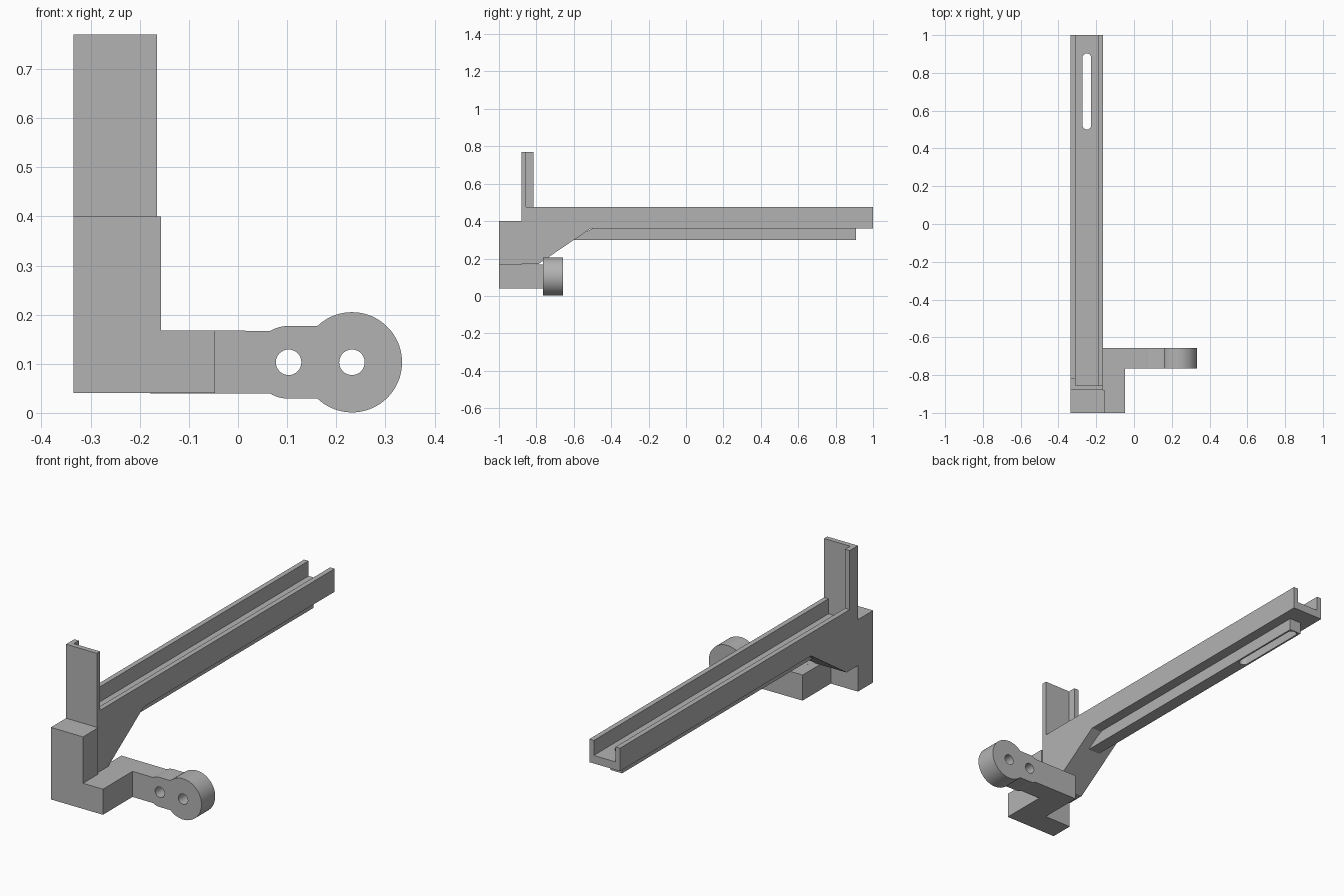
import bpy, bmesh, math
from mathutils import Vector

cube = bpy.data.objects.get("Cube")
if cube:
    bpy.data.objects.remove(cube, do_unlink=True)

grey = bpy.data.materials.new("plain grey")
grey.use_nodes = True
GREY = (0.45, 0.45, 0.45, 1)
grey.diffuse_color = GREY
grey.node_tree.nodes["Principled BSDF"].inputs["Base Color"].default_value = GREY


def prism(name, points, axis, low, high):
    """Extrude a flat outline along one axis from low to high."""
    place = {"x": lambda a, b: (low, a, b),
             "y": lambda a, b: (a, low, b),
             "z": lambda a, b: (a, b, low)}[axis]
    bm = bmesh.new()
    face = bm.faces.new([bm.verts.new(place(a, b)) for a, b in points])
    made = bmesh.ops.extrude_face_region(bm, geom=[face])["geom"]
    shift = Vector([(high - low) if axis == k else 0 for k in "xyz"])
    bmesh.ops.translate(bm, vec=shift, verts=[v for v in made if isinstance(v, bmesh.types.BMVert)])
    bmesh.ops.recalc_face_normals(bm, faces=bm.faces)
    mesh = bpy.data.meshes.new(name)
    bm.to_mesh(mesh)
    bm.free()
    mesh.materials.append(grey)
    obj = bpy.data.objects.new(name, mesh)
    bpy.context.collection.objects.link(obj)
    return obj


def rect(a0, a1, b0, b1):
    return [(a0, b0), (a1, b0), (a1, b1), (a0, b1)]


def arc(ca, cb, r, start, end, n):
    """Points on an arc, angles in radians."""
    angles = [start + (end - start) * i / n for i in range(n + 1)]
    return [(ca + r * math.cos(t), cb + r * math.sin(t)) for t in angles]


def cut(obj, cutters):
    """Subtract each cutter and bake the result."""
    for c in cutters:
        mod = obj.modifiers.new("cut", "BOOLEAN")
        mod.operation = "DIFFERENCE"
        mod.solver = "EXACT"
        mod.object = c
    bpy.context.view_layer.update()
    graph = bpy.context.evaluated_depsgraph_get()
    mesh = bpy.data.meshes.new_from_object(obj.evaluated_get(graph))
    obj.modifiers.clear()
    obj.data = mesh


def discard(cutters):
    for c in cutters:
        bpy.data.objects.remove(c, do_unlink=True)


LEFT, RIGHT, WALL = -0.335, -0.165, 0.025
MID = (LEFT + RIGHT) / 2

# Channel rail with its sloped web, and the rib beneath it
rail = prism("rail", [(-0.88, 0.17), (-0.79, 0.17), (-0.51, 0.36), (1, 0.36),
                      (1, 0.475), (-0.88, 0.475)], "x", LEFT, RIGHT)
rib = prism("under_rib", [(-0.62, 0.30), (0.908, 0.30), (0.908, 0.37), (-0.48, 0.37)],
            "x", MID - 0.032, MID + 0.032)
channel = prism("channel_cutter", rect(LEFT + WALL, RIGHT - WALL, -0.855, 1.1), "z", 0.40, 0.6)
R = 0.023
slot_outline = (arc(MID, 0.88, R, 0, math.pi, 12)
                + arc(MID, 0.523, R, math.pi, 2 * math.pi, 12))
slot = prism("slot_cutter", slot_outline, "z", 0.2, 0.6)
cut(rail, [channel, slot])
cut(rib, [slot])
discard([channel, slot])

# Upright plate with a lip along one edge
prism("upright_plate", [(LEFT, -0.88), (RIGHT, -0.88), (RIGHT, -0.855), (LEFT + WALL, -0.855),
                        (LEFT + WALL, -0.815), (LEFT, -0.815)], "z", 0.39, 0.77)

# Front block and the foot reaching back to the arm
prism("front_block", rect(LEFT, -0.157, -1, -0.88), "z", 0.04, 0.40)
prism("foot", rect(-0.185, -0.047, -1, -0.765), "z", 0.04, 0.168)

# Arm with a rounded two-hole head
CZ, BIG, SMALL, NEAR, FAR = 0.103, 0.102, 0.074, 0.103, 0.232
big_angle = math.pi - math.asin(SMALL / BIG)
small_angle = math.pi - math.asin(0.064 / SMALL)
lower = arc(NEAR, CZ, SMALL, -small_angle, -math.pi / 2, 8)
head = arc(FAR, CZ, BIG, -big_angle, big_angle, 56)
upper = arc(NEAR, CZ, SMALL, math.pi / 2, small_angle, 8)
outline = [(-0.185, 0.04)] + lower + head + upper + [(-0.185, 0.168)]
arm = prism("arm", outline, "y", -0.765, -0.657)
holes = [prism("hole_cutter", arc(x, CZ, 0.026, 0, 2 * math.pi, 32)[:-1], "y", -0.9, -0.5)
         for x in (NEAR, FAR)]
cut(arm, holes)
discard(holes)

# Smooth only the rounded surfaces
bpy.ops.object.select_all(action="DESELECT")
for obj in (rail, rib, arm):
    obj.select_set(True)
bpy.context.view_layer.objects.active = arm
bpy.ops.object.shade_smooth_by_angle(angle=math.radians(25))
